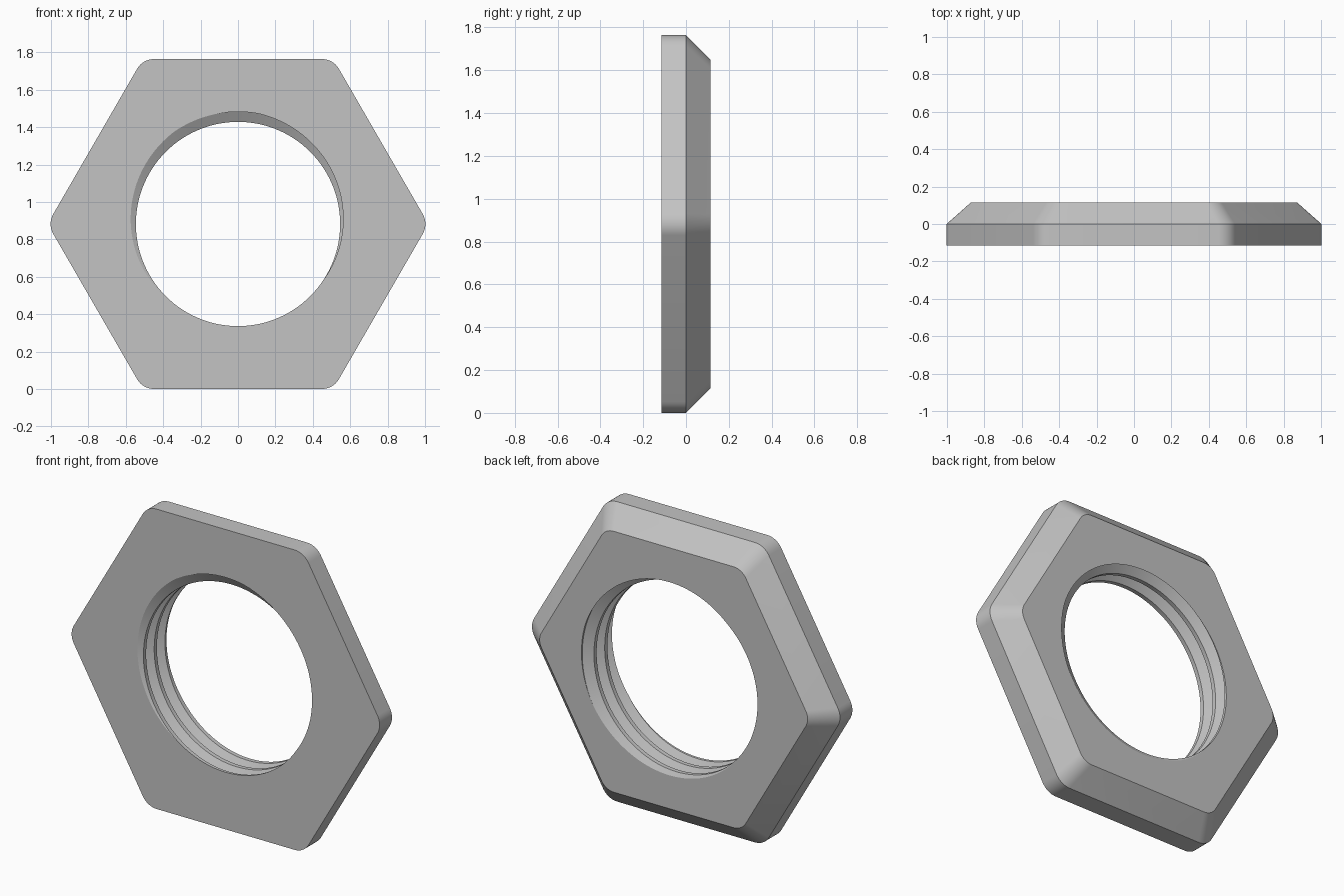
import bpy, bmesh
from math import cos, sin, tan, pi, radians
from mathutils import Vector

cube = bpy.data.objects.get("Cube")
if cube:
    bpy.data.objects.remove(cube, do_unlink=True)

APOTHEM, CORNER_R = 0.882, 0.105    # hexagon size and corner rounding
HALF, BACK_SCALE = 0.115, 0.87      # half thickness, size of the chamfered back
MINOR, MAJOR, PITCH = 0.546, 0.60, 0.1
PHASE = radians(102)                # where the thread groove meets the front
STEPS, ARC = 120, 8

steel = bpy.data.materials.new("grey_steel")
steel.use_nodes = True
steel.diffuse_color = (0.55, 0.55, 0.55, 1)
steel.node_tree.nodes["Principled BSDF"].inputs["Base Color"].default_value = (0.55, 0.55, 0.55, 1)

bm = bmesh.new()

# Threaded bore: a trapezoid profile swept along a right-hand helix
profile = [(-0.375, MINOR), (-0.0625, MAJOR), (0.0625, MAJOR), (0.375, MINOR)]
columns = []
for i in range(STEPS + 1):
    a = 2 * pi * i / STEPS
    column = []
    for turn in range(-2, 6):
        for offset, r in profile:
            y = -HALF + PITCH * (turn + offset + (PHASE - a) / (2 * pi))
            column.append(bm.verts.new((r * cos(a), y, APOTHEM + r * sin(a))))
    columns.append(column)
for c0, c1 in zip(columns, columns[1:]):
    for k in range(len(c0) - 1):
        bm.faces.new((c0[k], c0[k + 1], c1[k + 1], c1[k]))
bmesh.ops.remove_doubles(bm, verts=bm.verts[:], dist=1e-5)

# Trim the bore flush with both faces
for side in (-1, 1):
    bmesh.ops.bisect_plane(bm, geom=bm.verts[:] + bm.edges[:] + bm.faces[:], dist=1e-6,
                           plane_co=(0, side * HALF, 0), plane_no=(0, side, 0), clear_outer=True)
bmesh.ops.remove_doubles(bm, verts=bm.verts[:], dist=1e-5)
rims = {s: [e for e in bm.edges if e.is_boundary
            and all(abs(v.co.y - s * HALF) < 1e-4 for v in e.verts)] for s in (-1, 1)}


# Outer body: rounded hexagon rings, straight in front and chamfered behind
def hex_ring(y, scale):
    ring = []
    centre = (APOTHEM - CORNER_R) / cos(pi / 6)
    for corner in range(6):
        mid = corner * pi / 3
        for j in range(ARC + 1):
            a = mid - pi / 6 + pi / 3 * j / ARC
            x = centre * cos(mid) + CORNER_R * cos(a)
            z = centre * sin(mid) + CORNER_R * sin(a)
            ring.append(bm.verts.new((x * scale, y, APOTHEM + z * scale)))
    return ring


def ring_edges(ring):
    return [bm.edges.get((v, ring[i - 1])) for i, v in enumerate(ring)]


rings = [hex_ring(-HALF, 1), hex_ring(0, 1), hex_ring(HALF, BACK_SCALE)]
for r0, r1 in zip(rings, rings[1:]):
    for i in range(len(r0)):
        bm.faces.new((r0[i - 1], r0[i], r1[i], r1[i - 1]))

# Flat front and back faces between the hexagon and the bore
for side, ring in ((-1, rings[0]), (1, rings[2])):
    bmesh.ops.triangle_fill(bm, edges=ring_edges(ring) + rims[side],
                            use_beauty=True, normal=Vector((0, side, 0)))
bmesh.ops.recalc_face_normals(bm, faces=bm.faces[:])

mesh = bpy.data.meshes.new("hex_nut")
bm.to_mesh(mesh)
bm.free()
mesh.materials.append(steel)
nut = bpy.data.objects.new("hex_nut", mesh)
bpy.context.collection.objects.link(nut)

# Smooth corners and thread, crisp edges
bpy.ops.object.select_all(action='DESELECT')
nut.select_set(True)
bpy.context.view_layer.objects.active = nut
bpy.ops.object.shade_smooth_by_angle(angle=radians(22))
